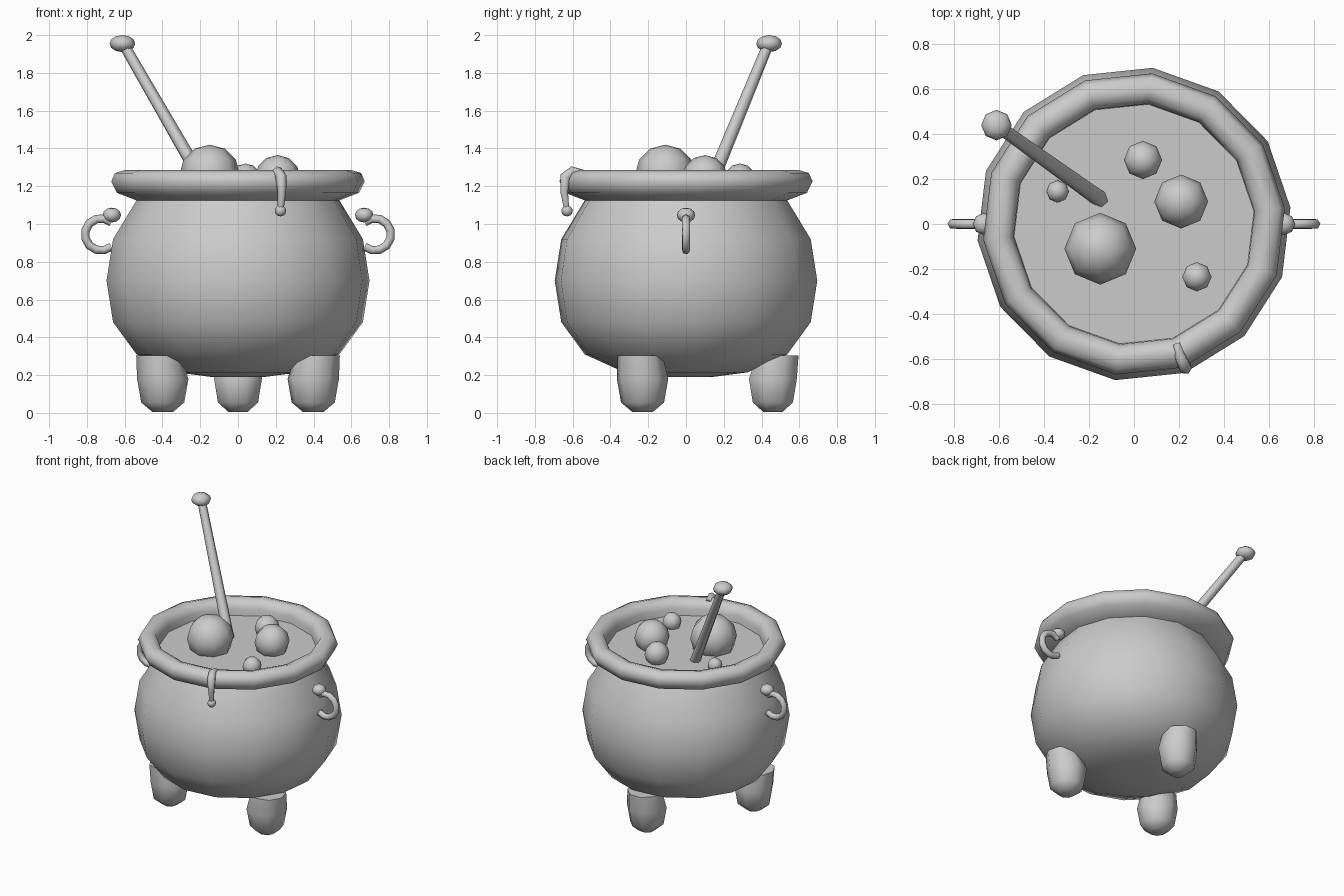
import bpy, bmesh
from math import sin, cos, pi, radians
from mathutils import Vector

if "Cube" in bpy.data.objects:
    bpy.data.objects.remove(bpy.data.objects["Cube"])


def finish(name, bm, angle=65):
    bmesh.ops.recalc_face_normals(bm, faces=bm.faces)
    me = bpy.data.meshes.new(name)
    bm.to_mesh(me)
    bm.free()
    ob = bpy.data.objects.new(name, me)
    bpy.context.collection.objects.link(ob)
    bpy.ops.object.select_all(action='DESELECT')
    ob.select_set(True)
    bpy.context.view_layer.objects.active = ob
    bpy.ops.object.shade_smooth_by_angle(angle=radians(angle))
    return ob


def skin(bm, rings, caps=(True, True)):
    """Bridge a list of vertex rings and close the ends."""
    n = len(rings[0])
    for a, b in zip(rings, rings[1:]):
        for i in range(n):
            j = (i + 1) % n
            bm.faces.new((a[i], a[j], b[j], b[i]))
    if caps[0]:
        bm.faces.new(rings[0])
    if caps[1]:
        bm.faces.new(rings[-1])


def lathe(name, profile, sides, offset=0, centre=(0, 0)):
    bm = bmesh.new()
    rings = []
    for r, z in profile:
        rings.append([bm.verts.new((centre[0] + r * cos(offset + 2 * pi * i / sides),
                                    centre[1] + r * sin(offset + 2 * pi * i / sides), z))
                      for i in range(sides)])
    skin(bm, rings)
    return finish(name, bm)


def tube(name, points, radii, sides=6):
    """Tapered tube along a path."""
    bm = bmesh.new()
    pts = [Vector(p) for p in points]
    rings = []
    side = None
    for k, p in enumerate(pts):
        d = (pts[min(k + 1, len(pts) - 1)] - pts[max(k - 1, 0)]).normalized()
        if side is None:
            side = d.orthogonal()
        side = (side - d * side.dot(d)).normalized()
        up = d.cross(side)
        rings.append([bm.verts.new(p + radii[k] * (side * cos(2 * pi * i / sides) + up * sin(2 * pi * i / sides)))
                      for i in range(sides)])
    skin(bm, rings)
    return finish(name, bm)


def ball(name, loc, r, squash=1.0, seg=8, rings=6):
    bm = bmesh.new()
    bmesh.ops.create_uvsphere(bm, u_segments=seg, v_segments=rings, radius=r)
    for v in bm.verts:
        v.co.z *= squash
        v.co += Vector(loc)
    return finish(name, bm)


# pot body with flared rolled rim, 14 sides
TURN = radians(6)
lathe("pot_body", [(0.14, 0.19), (0.33, 0.215), (0.54, 0.31), (0.665, 0.48), (0.70, 0.70),
                   (0.665, 0.92), (0.54, 1.125), (0.645, 1.165), (0.675, 1.225), (0.655, 1.27),
                   (0.605, 1.285), (0.56, 1.27), (0.54, 1.22), (0.535, 1.15)], 14, TURN)

# liquid surface
lathe("liquid", [(0.54, 1.15), (0.54, 1.175)], 14, TURN)

# bubbles
for i, (x, y, z, r) in enumerate([(-0.15, -0.11, 1.26, 0.16), (0.21, 0.10, 1.245, 0.12),
                                  (0.04, 0.285, 1.235, 0.085), (0.28, -0.235, 1.21, 0.065),
                                  (-0.34, 0.145, 1.20, 0.05)]):
    ball(f"bubble_{i + 1}", (x, y, z), r)

# stirring stick and its knob
tube("stick", [(-0.115, 0.085, 1.10), (-0.605, 0.435, 1.95)], [0.038, 0.029])
ball("stick_knob", (-0.612, 0.44, 1.955), 0.068, 0.66)

# three stubby feet
for i, a in enumerate((90, 210, 330)):
    t = radians(a)
    foot = lathe(f"foot_{i + 1}", [(0.055, 0.005), (0.115, 0.055), (0.137, 0.18), (0.12, 0.305)],
                 8, t + pi / 8, (0.46 * cos(t), 0.46 * sin(t)))
    for v in foot.data.vertices:      # lean the top outwards
        if v.co.z > 0.25:
            v.co += Vector((cos(t), sin(t), 0)) * 0.025

# ring handles with mounting knobs
for s, side in ((1, "right"), (-1, "left")):
    arc = [radians(-130 + 260 * k / 9) for k in range(10)]
    tube(f"{side}_handle", [(s * (0.725 + 0.085 * cos(a)), 0, 0.945 + 0.085 * sin(a)) for a in arc],
         [0.023] * len(arc))
    ball(f"{side}_handle_knob", (s * 0.668, 0, 1.047), 0.049, 0.8)

# drip running over the rim
tube("drip", [(0.19, -0.535, 1.265), (0.21, -0.60, 1.28), (0.228, -0.64, 1.25),
              (0.232, -0.645, 1.17), (0.226, -0.632, 1.08)], [0.02, 0.026, 0.03, 0.023, 0.016])
ball("drip_bead", (0.225, -0.63, 1.07), 0.03)
